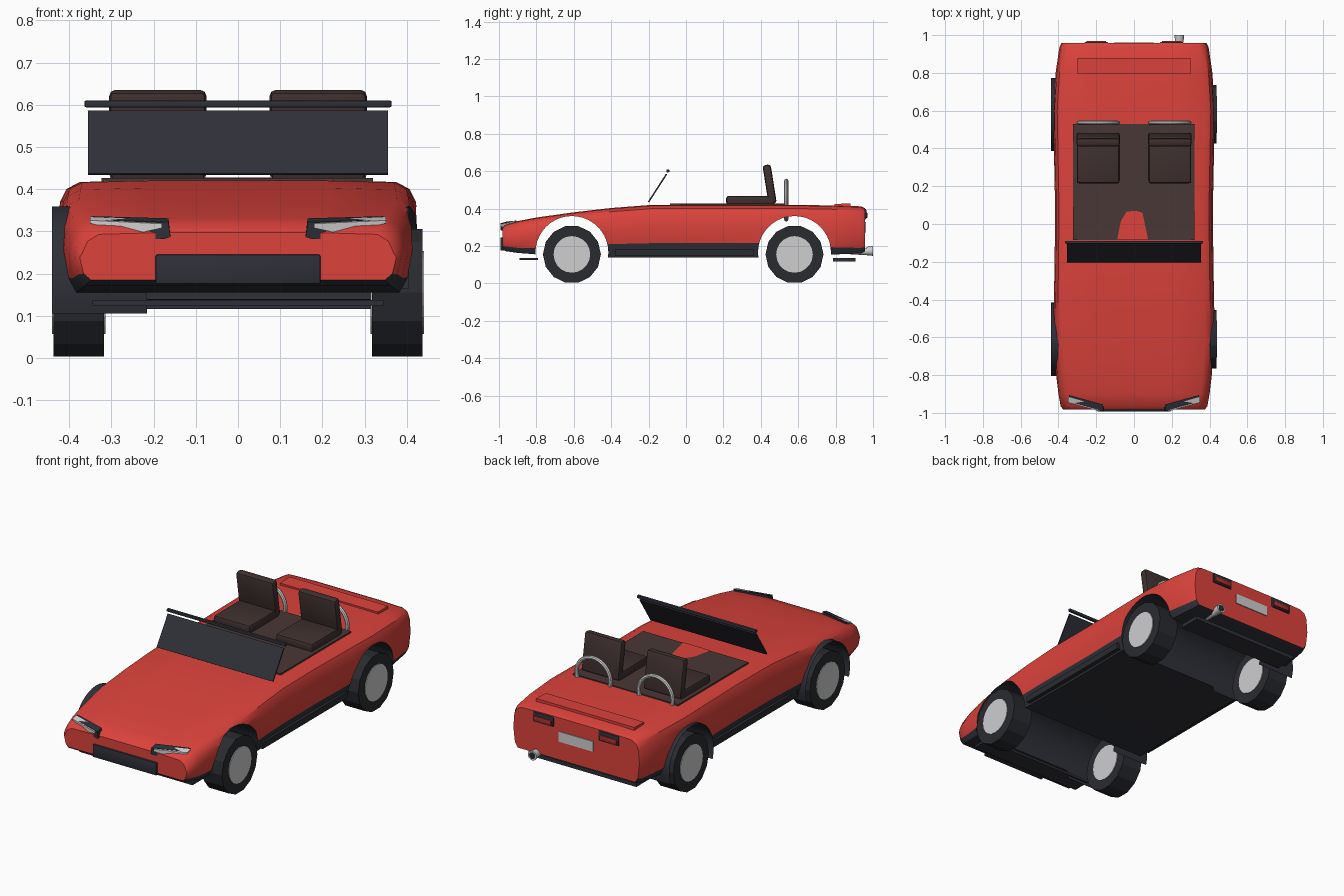
import bpy, bmesh, math
from mathutils import Matrix, Vector

if "Cube" in bpy.data.objects:
    bpy.data.objects.remove(bpy.data.objects["Cube"])


def mat(name, r, g, b):
    m = bpy.data.materials.new(name)
    m.diffuse_color = (r, g, b, 1)
    m.use_nodes = True
    m.node_tree.nodes["Principled BSDF"].inputs["Base Color"].default_value = m.diffuse_color
    return m


RED = mat("red paint", 0.72, 0.055, 0.045)
DARK = mat("dark trim", 0.028, 0.030, 0.040)
TYRE = mat("tyre rubber", 0.022, 0.024, 0.029)
BROWN = mat("brown interior", 0.065, 0.038, 0.036)
SEAT = mat("seat leather", 0.050, 0.030, 0.029)
SILVER = mat("silver", 0.62, 0.62, 0.63)
LENS = mat("tail lens", 0.40, 0.03, 0.025)


def finish(name, bm, *mats, smooth=False):
    bmesh.ops.recalc_face_normals(bm, faces=bm.faces)
    me = bpy.data.meshes.new(name)
    bm.to_mesh(me)
    bm.free()
    for m in mats:
        me.materials.append(m)
    ob = bpy.data.objects.new(name, me)
    bpy.context.collection.objects.link(ob)
    if smooth:
        soften(ob)
    return ob


def activate(ob):
    bpy.ops.object.select_all(action='DESELECT')
    ob.select_set(True)
    bpy.context.view_layer.objects.active = ob


def soften(ob):
    activate(ob)
    bpy.ops.object.shade_smooth_by_angle(angle=math.radians(35))


def box(name, lo, hi, m, bevel=0, rot=None):
    """Box between two corners, optionally bevelled and turned about its centre."""
    lo, hi = Vector(lo), Vector(hi)
    bm = bmesh.new()
    bmesh.ops.create_cube(bm, size=1, matrix=Matrix.Diagonal((*(hi - lo), 1)))
    if bevel:
        bmesh.ops.bevel(bm, geom=bm.edges[:], offset=bevel, segments=2, profile=0.5, affect='EDGES')
    ob = finish(name, bm, m, smooth=bevel > 0)
    ob.location = (lo + hi) / 2
    if rot:
        ob.rotation_euler = rot
    return ob


def tube(name, pos, r1, r2, depth, n, m, axis='X', smooth=False):
    turn = Matrix.Rotation(math.pi / 2, 4, 'Y') if axis == 'X' else Matrix.Rotation(-math.pi / 2, 4, 'X')
    bm = bmesh.new()
    bmesh.ops.create_cone(bm, cap_ends=True, segments=n, radius1=r1, radius2=r2, depth=depth,
                          matrix=Matrix.Translation(pos) @ turn)
    return finish(name, bm, m, smooth=smooth)


# Body shell: stations of y, half width, bottom, trim line, top
stations = [
    (-.982, .375, .185, .200, .297), (-.965, .388, .172, .198, .315),
    (-.90, .400, .163, .190, .333), (-.80, .412, .155, .190, .352),
    (-.60, .428, .142, .200, .380), (-.40, .424, .138, .210, .403),
    (-.18, .420, .138, .215, .420), (.10, .418, .138, .215, .421),
    (.40, .424, .138, .215, .421), (.60, .428, .142, .210, .420),
    (.80, .415, .155, .192, .416), (.935, .395, .160, .190, .412),
    (.957, .385, .170, .195, .402)]
bm = bmesh.new()
rings = []
for y, w, zb, zl, zt in stations:
    half = [(.93 * w, zb), (.975 * w, zl), (w, zl + .4 * (zt - zl)), (.985 * w, zt - .05),
            (.95 * w, zt - .02), (.88 * w, zt - .004), (.5 * w, zt)]
    loop = half + [(-x, z) for x, z in reversed(half)]
    rings.append([bm.verts.new((x, y, z)) for x, z in loop])
n = len(rings[0])
for a, b in zip(rings, rings[1:]):
    for i in range(n):
        f = bm.faces.new((a[i], a[(i + 1) % n], b[(i + 1) % n], b[i]))
        f.material_index = 1 if i in (0, n - 2, n - 1) else 0
for r in (rings[0], rings[-1]):
    bm.faces.new(r)
body = finish("body", bm, RED, DARK)

# Wheel arches cut right through the body
AXLES = (-.61, .58)
for y in AXLES:
    cutter = tube("arch_cutter", (0, y, .165), .195, .195, 1.2, 40, RED)
    cutter.data.materials.append(DARK)
    for p in cutter.data.polygons:
        p.material_index = 1
    cutter.hide_render = True
    mod = body.modifiers.new("arch", 'BOOLEAN')
    mod.operation, mod.object, mod.solver = 'DIFFERENCE', cutter, 'EXACT'
    activate(body)
    bpy.ops.object.modifier_apply(modifier=mod.name)
    bpy.data.objects.remove(cutter)
soften(body)

# Arch liners, open below
for y in AXLES:
    for x0, x1, low in ((-.44, -.215, -18), (-.215, .405, 0)):
        bm = bmesh.new()
        prev = None
        for k in range(21):
            a = math.radians(low + (180 - 2 * low) * k / 20)
            cur = [bm.verts.new((x, y + .194 * math.cos(a), .165 + .194 * math.sin(a))) for x in (x0, x1)]
            if prev:
                bm.faces.new((prev[0], prev[1], cur[1], cur[0]))
            prev = cur
        finish("arch_liner", bm, DARK, smooth=True)

# Wheels: faceted tyre with a plain hub disc on both sides
for y in AXLES:
    for s in (-1, 1):
        tube("tyre", (s * .377, y, .155), .155, .155, .12, 14, TYRE)
        tube("hub", (s * .377, y, .155), .098, .098, .127, 20, SILVER)

# Sills, splitters and front bumper panel
for s in (-1, 1):
    box("sill", (s * .405 - .012, -.38, .148), (s * .405 + .012, .36, .182), TYRE)
box("front_splitter", (-.345, -.89, .124), (.345, -.79, .137), DARK)
box("rear_splitter", (-.33, .785, .116), (.33, .905, .137), DARK)
box("bumper_panel", (-.195, -.992, .175), (.195, -.96, .245), DARK, .004)

# Headlights: wedge housing swept back along the nose, with a slim lens
def headlamp(name, outline, y0, depth, s, m):
    bm = bmesh.new()
    a, b = [[bm.verts.new((s * x, y0 + d + .28 * (x - .16), z + rise)) for x, z in outline]
            for d, rise in ((0, 0), (depth, .009))]
    bm.faces.new(a)
    bm.faces.new(b)
    for i in range(len(a)):
        j = (i + 1) % len(a)
        bm.faces.new((a[i], a[j], b[j], b[i]))
    finish(name, bm, m)


for s in (-1, 1):
    headlamp("headlight_housing", [(.16, .287), (.165, .322), (.345, .327), (.345, .318),
                                   (.29, .303), (.235, .282), (.175, .282)], -.992, .035, s, DARK)
    headlamp("headlight_lens", [(.18, .308), (.18, .318), (.35, .326), (.35, .319),
                                (.245, .296), (.235, .296)], -.998, .03, s, SILVER)

# Cockpit floor with a raised painted cowl in the middle
box("cockpit_floor", (-.323, -.085, .412), (.32, .53, .426), BROWN)
bm = bmesh.new()
bm.faces.new([bm.verts.new((x, y, .429)) for x, y in
              ((-.09, -.085), (.075, -.085), (.045, .06), (.01, .07), (-.04, .065), (-.07, .015))])
finish("cowl", bm, RED)

# Seats and roll hoops
for s in (-1, 1):
    cx = s * .19
    box("seat_cushion", (cx - .112, .215, .42), (cx + .112, .47, .468), SEAT, .012)
    box("seat_back", (cx - .115, .425, .425), (cx + .115, .469, .635), SEAT, .014, (math.radians(9), 0, 0))
    bpy.ops.mesh.primitive_torus_add(location=(cx, .536, .445), rotation=(math.pi / 2, 0, 0),
                                     major_radius=.104, minor_radius=.011,
                                     major_segments=32, minor_segments=8)
    hoop = bpy.context.object
    hoop.name = "roll_hoop"
    hoop.data.materials.append(SILVER)
    soften(hoop)

# Windscreen and its top rail
lean = math.atan2(.097, .15)
box("windscreen", (-.355, -.156, .421), (.355, -.148, .599), DARK, 0, (-lean, 0, 0))
box("windscreen_rail", (-.364, -.105, .594), (.364, -.089, .610), DARK, .004)

# Boot lid, tail lights, number plate and exhaust
box("boot_lid", (-.3, .795, .405), (.3, .88, .426), RED, 0, (math.radians(1.5), 0, 0))
for s in (-1, 1):
    cx = s * .2
    box("tail_light_housing", (cx - .062, .94, .342), (cx + .062, .964, .398), DARK, .006)
    box("tail_light_lens", (cx - .052, .95, .350), (cx + .052, .970, .378), LENS, .004)
box("number_plate", (-.105, .95, .272), (.105, .962, .328), SILVER)
tube("exhaust_pipe", (.24, .925, .17), .014, .020, .10, 16, SILVER, 'Y', True)
tube("exhaust_tip", (.24, .982, .173), .022, .026, .036, 16, SILVER, 'Y', True)
tube("exhaust_bore", (.24, .998, .173), .018, .018, .006, 16, TYRE, 'Y')
